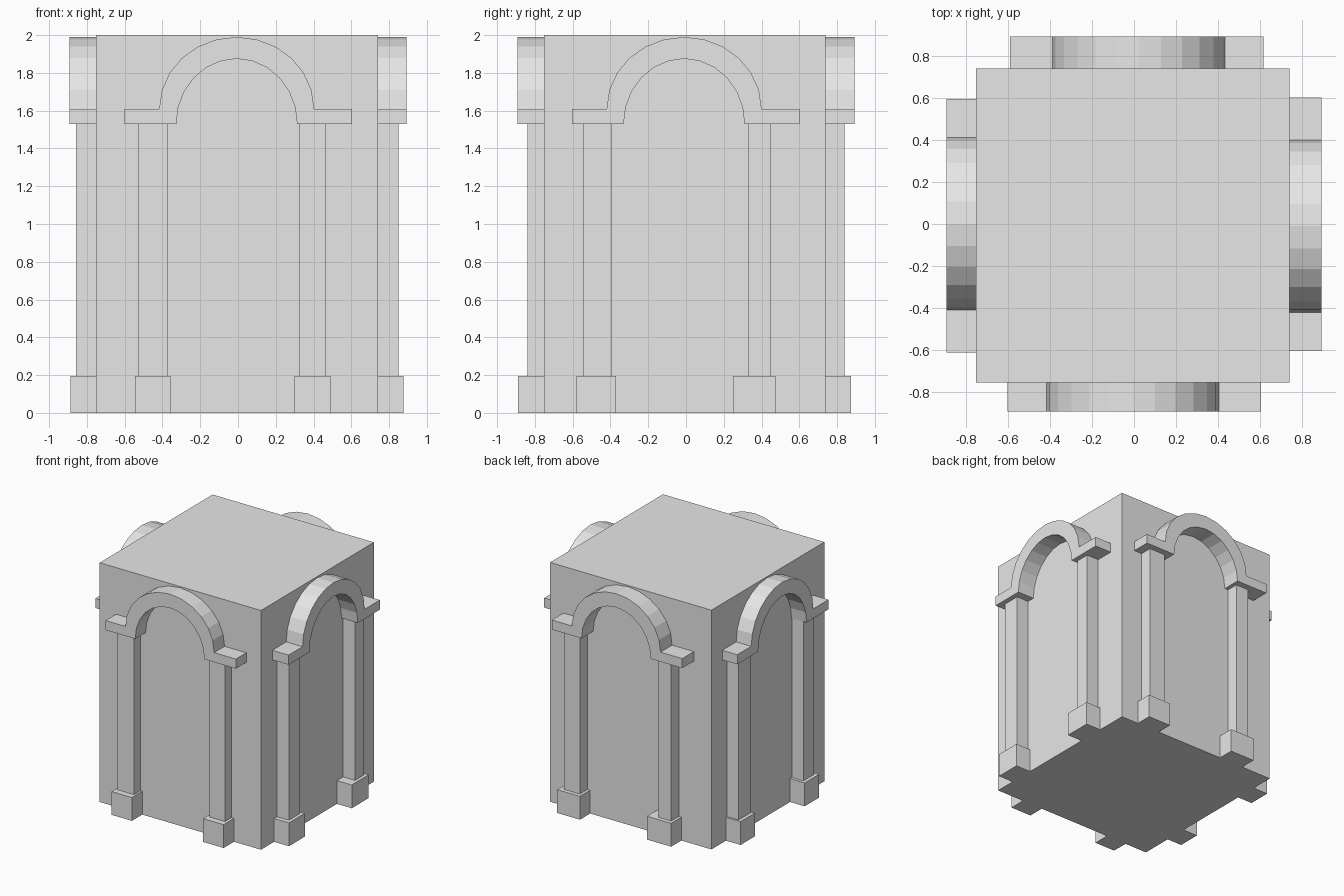
import bpy, bmesh, math
from mathutils import Matrix

cube = bpy.data.objects.get("Cube")
if cube:
    bpy.data.objects.remove(cube, do_unlink=True)

stone = bpy.data.materials.new("pale_grey_stone")
stone.use_nodes = True
stone.diffuse_color = (0.8, 0.8, 0.8, 1)
stone.node_tree.nodes["Principled BSDF"].inputs["Base Color"].default_value = (0.8, 0.8, 0.8, 1)


def extrude_profile(name, profile, near, far, angle=0):
    """Extrude an upright (u, z) outline outward from near to far, then turn it to its side."""
    bm = bmesh.new()
    face = bm.faces.new([bm.verts.new((u, -near, z)) for u, z in profile])
    ext = bmesh.ops.extrude_face_region(bm, geom=[face], use_keep_orig=True)
    moved = [v for v in ext["geom"] if isinstance(v, bmesh.types.BMVert)]
    bmesh.ops.translate(bm, verts=moved, vec=(0, near - far, 0))
    bmesh.ops.recalc_face_normals(bm, faces=bm.faces)
    bm.transform(Matrix.Rotation(angle, 4, "Z"))
    mesh = bpy.data.meshes.new(name)
    bm.to_mesh(mesh)
    bm.free()
    mesh.materials.append(stone)
    obj = bpy.data.objects.new(name, mesh)
    bpy.context.collection.objects.link(obj)
    return obj


def rect(u0, u1, z0, z1):
    return [(u0, z0), (u1, z0), (u1, z1), (u0, z1)]


def arc(centre, half_width, base, height, steps=12):
    """Half ellipse from left to right."""
    return [(centre - half_width * math.cos(math.pi * i / steps),
             base + height * math.sin(math.pi * i / steps)) for i in range(steps + 1)]


SPRING, LEDGE, PLINTH = 1.53, 1.61, 0.195

# Main block
extrude_profile("main_block", rect(-0.752, 0.74, 0, 2), -0.738, 0.753)

# Column and plinth spans along the wall
narrow = dict(columns=[(-0.53, -0.374), (0.324, 0.467)],
              plinths=[(-0.546, -0.358), (0.30, 0.49)])
wide = dict(columns=[(-0.542, -0.394), (0.331, 0.45)],
            plinths=[(-0.58, -0.37), (0.25, 0.474)])

# side: quarter turns, spans, wall, column depth, plinth depth, arch shift
sides = {
    "front": (0, narrow, 0.753, 0.839, 0.89, 0.0),
    "left": (1, wide, 0.74, 0.85, 0.877, -0.003),
    "back": (2, wide, 0.738, 0.839, 0.873, -0.015),
    "right": (3, narrow, 0.752, 0.858, 0.887, 0.006),
}

for side, (turn, spans, wall, col_d, plinth_d, shift) in sides.items():
    angle = turn * math.pi / 2
    inside = wall - 0.02
    # Arch band with ledges on both ends
    mid = shift - 0.007
    end_l, end_r = shift - 0.601, shift + 0.604
    outline = [(end_l, SPRING)] + arc(mid, 0.32, SPRING, 0.345)
    outline += [(end_r, SPRING), (end_r, LEDGE)]
    outline += arc(mid, 0.41, LEDGE, 0.38)[::-1] + [(end_l, LEDGE)]
    extrude_profile(side + "_arch", outline, inside, 0.891, angle)
    # Columns on plinths
    for n, (column, plinth) in enumerate(zip(spans["columns"], spans["plinths"]), 1):
        extrude_profile(f"{side}_column_{n}", rect(*column, PLINTH, SPRING), inside, col_d, angle)
        extrude_profile(f"{side}_plinth_{n}", rect(*plinth, 0, PLINTH), inside, plinth_d, angle)
